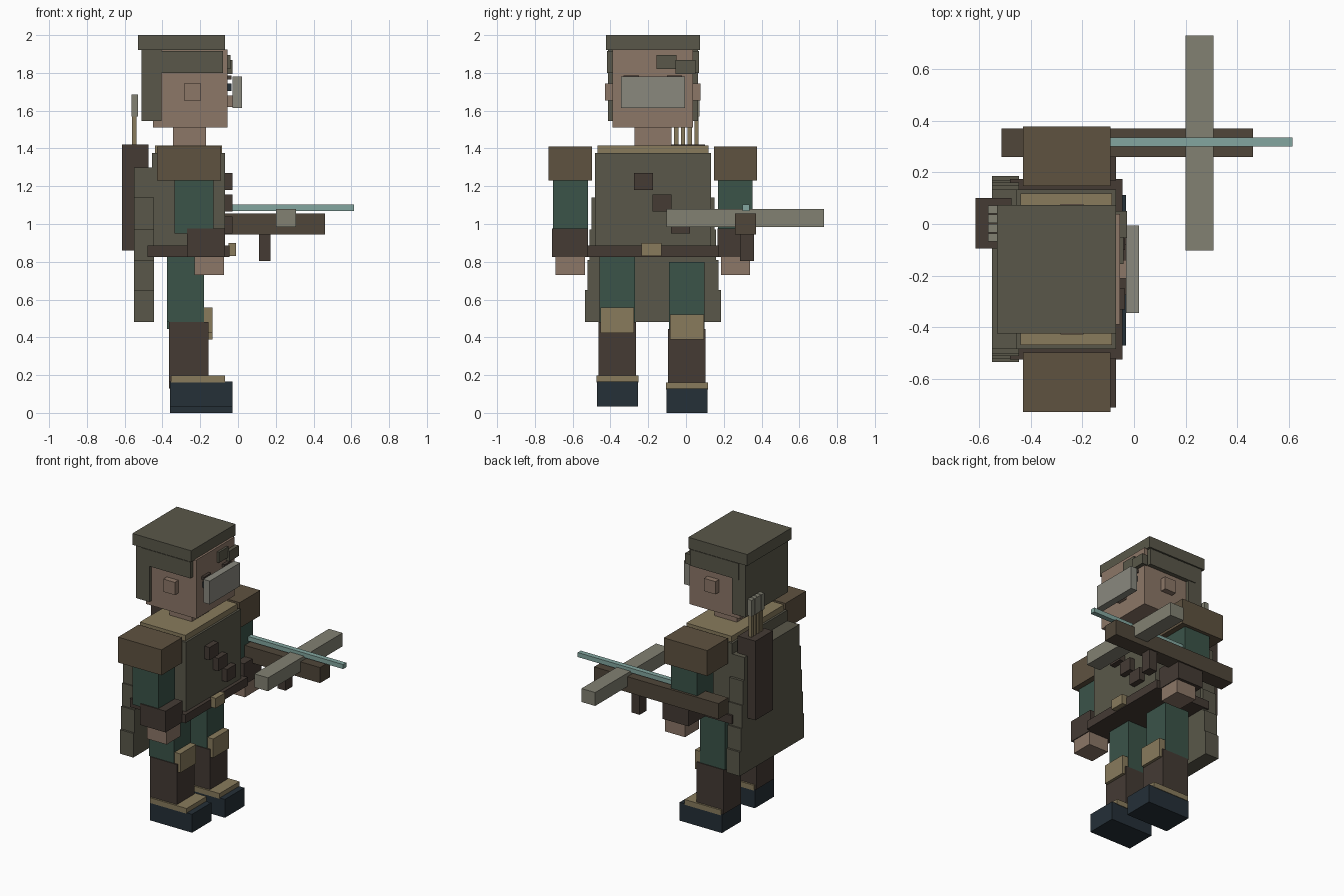
import bpy

if "Cube" in bpy.data.objects:
    bpy.data.objects.remove(bpy.data.objects["Cube"])

AXIS = -0.175  # the body's own centre line in y (the crossbow makes the model lopsided)


def mat(name, hexcol):
    lin = [(int(hexcol[i:i + 2], 16) / 255) ** 2.2 for i in (0, 2, 4)]
    m = bpy.data.materials.new(name)
    m.diffuse_color = (*lin, 1)
    m.use_nodes = True
    m.node_tree.nodes["Principled BSDF"].inputs["Base Color"].default_value = m.diffuse_color
    return m


SKIN = mat("skin", "8B7667")
OLIVE = mat("olive", "5A584B")
LEATHER = mat("leather", "5F5342")
TAN = mat("tan", "877A5D")
GREEN = mat("green", "3D544A")
BROWN = mat("dark_brown", "463D37")
NAVY = mat("navy", "29333A")
GREY = mat("grey", "88877D")
LIMB = mat("horn", "818072")
WOOD = mat("wood", "51483C")
TEAL = mat("teal", "82A59E")


def box(name, x, y, z, m):
    """Box from (min, max) ranges on each axis."""
    bpy.ops.mesh.primitive_cube_add(size=1, location=[(a + b) / 2 for a, b in (x, y, z)])
    o = bpy.context.object
    o.name = name
    o.scale = [b - a for a, b in (x, y, z)]
    bpy.ops.object.transform_apply(location=False, rotation=False, scale=True)
    o.data.materials.append(m)
    return o


def pair(name, x, inner, outer, z, m):
    """Two boxes mirrored across the body's centre line."""
    box(name + "_left", x, (AXIS + inner, AXIS + outer), z, m)
    box(name + "_right", x, (AXIS - outer, AXIS - inner), z, m)


def centred(name, x, half, z, m):
    box(name, x, (AXIS - half, AXIS + half), z, m)


# Head and hair
centred("neck", (-0.345, -0.17), 0.098, (1.40, 1.52), SKIN)
centred("head", (-0.45, -0.055), 0.213, (1.51, 1.925), SKIN)
pair("ear", (-0.285, -0.195), 0.20, 0.253, (1.655, 1.745), SKIN)
centred("hair_top", (-0.53, -0.07), 0.248, (1.92, 2.0), OLIVE)
centred("hair_back", (-0.51, -0.405), 0.238, (1.545, 1.925), OLIVE)
pair("hair_side", (-0.46, -0.08), 0.205, 0.243, (1.80, 1.915), OLIVE)
box("fringe_middle", (-0.07, -0.04), (-0.155, -0.05), (1.82, 1.895), OLIVE)
box("fringe_left", (-0.07, -0.028), (-0.055, 0.05), (1.795, 1.868), OLIVE)

# Face
pair("eyebrow", (-0.06, -0.035), 0.075, 0.155, (1.765, 1.787), BROWN)
pair("eye", (-0.06, -0.035), 0.085, 0.145, (1.705, 1.745), NAVY)
centred("nose", (-0.06, -0.02), 0.035, (1.62, 1.68), SKIN)
centred("visor", (-0.03, 0.02), 0.17, (1.615, 1.78), GREY)

# Torso
centred("torso", (-0.455, -0.07), 0.308, (0.83, 1.375), OLIVE)
centred("collar", (-0.44, -0.085), 0.293, (1.37, 1.415), TAN)
centred("belt", (-0.48, -0.045), 0.349, (0.825, 0.885), BROWN)
box("buckle", (-0.05, -0.01), (-0.235, -0.13), (0.83, 0.90), TAN)
for i in range(3):
    y, z = -0.275 + 0.098 * i, 1.18 - 0.115 * i
    box(f"chest_strap_{i + 1}", (-0.08, -0.03), (y, y + 0.1), (z, z + 0.09), BROWN)

# Cape flaring downwards in steps
for i, (half, z0, z1) in enumerate([(0.308, 1.14, 1.30), (0.326, 0.97, 1.14), (0.335, 0.81, 0.97),
                                    (0.346, 0.65, 0.81), (0.36, 0.48, 0.65)]):
    centred(f"cape_{i + 1}", (-0.55, -0.445), half, (z0, z1), OLIVE)

# Quiver and arrows
box("quiver", (-0.613, -0.475), (-0.095, 0.10), (0.86, 1.42), BROWN)
for i in range(4):
    y = -0.052 + 0.036 * i
    box(f"arrow_shaft_{i + 1}", (-0.56, -0.537), (y - 0.011, y + 0.011), (1.38, 1.57), TAN)
    box(f"arrow_fletching_{i + 1}", (-0.565, -0.53), (y - 0.016, y + 0.016), (1.57, 1.685), LIMB)

# Arms
pair("shoulder_pad", (-0.43, -0.09), 0.322, 0.552, (1.23, 1.41), LEATHER)
pair("upper_arm", (-0.335, -0.13), 0.345, 0.528, (0.95, 1.24), GREEN)
pair("bracer", (-0.27, -0.07), 0.343, 0.535, (0.825, 0.975), BROWN)
pair("hand", (-0.23, -0.075), 0.36, 0.515, (0.73, 0.84), SKIN)

# Legs: the right one is slightly lifted
for side, y, dz in (("left", 0.005, 0.0), ("right", -0.363, 0.035)):
    def leg(name, x, half, z, m):
        box(f"{name}_{side}", x, (y - half, y + half), (z[0] + dz, z[1] + dz), m)
    leg("thigh", (-0.375, -0.18), 0.094, (0.445, 0.80), GREEN)
    leg("knee_pad", (-0.2, -0.135), 0.089, (0.388, 0.522), TAN)
    leg("shin", (-0.365, -0.155), 0.099, (0.13, 0.445), BROWN)
    leg("boot_trim", (-0.355, -0.07), 0.112, (0.125, 0.162), TAN)
    leg("boot", (-0.36, -0.03), 0.108, (0.0, 0.13), NAVY)

# Crossbow
box("crossbow_stock", (-0.513, 0.46), (0.26, 0.37), (0.945, 1.055), WOOD)
box("crossbow_limb", (0.20, 0.307), (-0.103, 0.73), (0.985, 1.08), LIMB)
box("crossbow_bolt", (-0.13, 0.613), (0.30, 0.335), (1.07, 1.102), TEAL)
box("crossbow_grip", (0.11, 0.173), (0.285, 0.36), (0.805, 0.95), BROWN)
